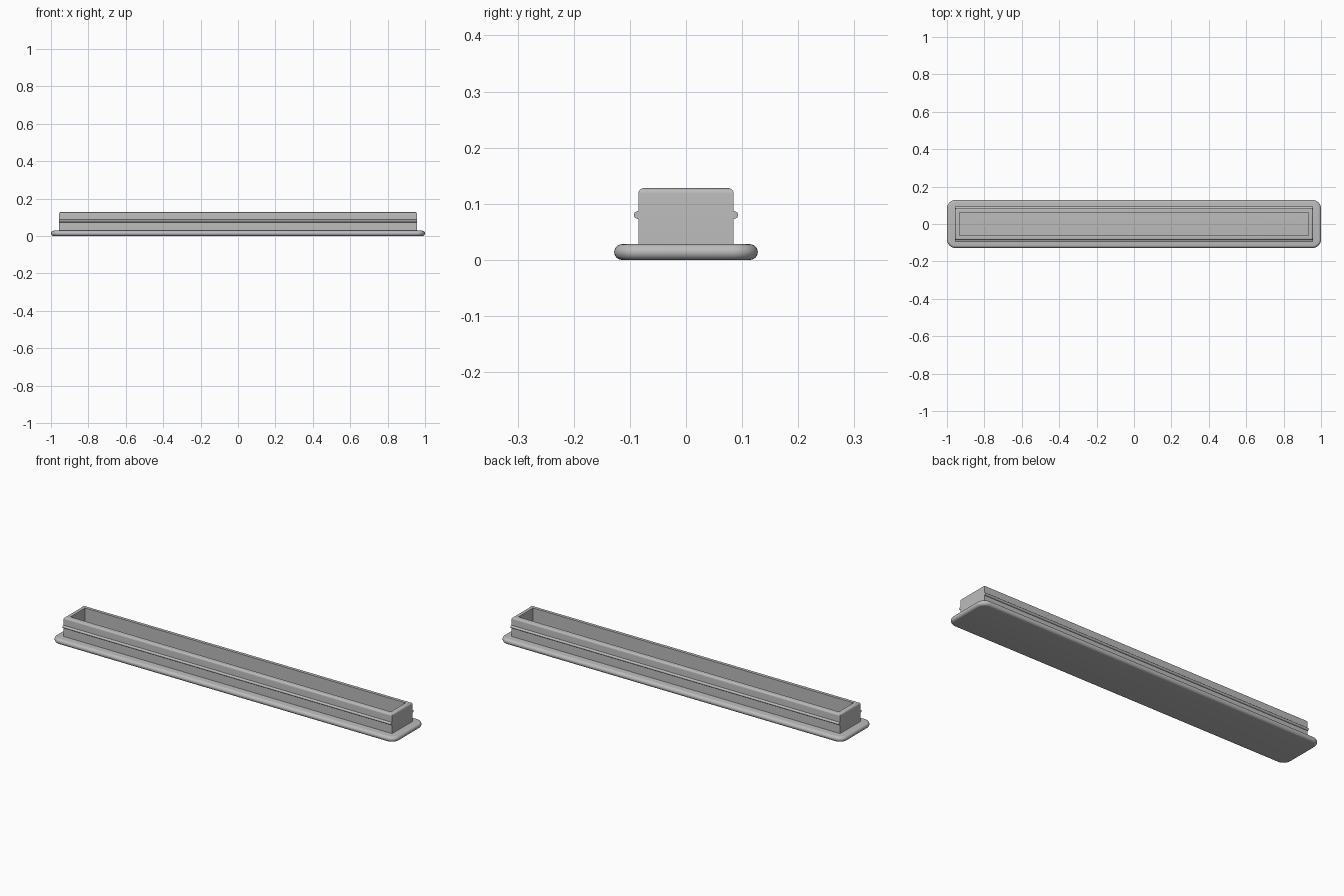
import bpy, bmesh, math

if "Cube" in bpy.data.objects:
    bpy.data.objects.remove(bpy.data.objects["Cube"])

grey = bpy.data.materials.new("plain grey")
grey.diffuse_color = (0.5, 0.5, 0.5, 1)
grey.use_nodes = True
grey.node_tree.nodes["Principled BSDF"].inputs["Base Color"].default_value = grey.diffuse_color


def finish(name, bm):
    bmesh.ops.recalc_face_normals(bm, faces=bm.faces)
    me = bpy.data.meshes.new(name)
    bm.to_mesh(me)
    bm.free()
    me.materials.append(grey)
    ob = bpy.data.objects.new(name, me)
    bpy.context.collection.objects.link(ob)
    bpy.ops.object.select_all(action='DESELECT')
    ob.select_set(True)
    bpy.context.view_layer.objects.active = ob
    bpy.ops.object.shade_smooth_by_angle(angle=math.radians(35))
    return ob


def ring(hx, hy, r, n):
    """Rectangle outline, with corners rounded by n steps when n > 0."""
    pts = []
    for i, (sx, sy) in enumerate([(1, 1), (-1, 1), (-1, -1), (1, -1)]):
        for k in range(n + 1):
            a = math.pi / 2 * (i + (k / n if n else 0.5))
            pts.append((sx * (hx - r) + r * math.cos(a), sy * (hy - r) + r * math.sin(a)))
    return pts


def bridge(bm, rings, closed):
    for a, b in zip(rings, rings[1:]):
        for i in range(len(a)):
            j = (i + 1) % len(a)
            bm.faces.new((a[i], a[j], b[j], b[i]))
    if closed:
        bm.faces.new(rings[0])
        bm.faces.new(rings[-1])


# Flange: rounded plate with a fully rounded rim
bm = bmesh.new()
R = 0.014
rings = []
for k in range(13):
    a = -math.pi / 2 + math.pi * k / 12
    d = R * (1 - math.cos(a))
    z = R + R * math.sin(a)
    rings.append([bm.verts.new((x, y, z)) for x, y in ring(1 - d, 0.128 - d, 0.045 - d, 8)])
bridge(bm, rings, True)
finish("flange", bm)

# Upright wall: hollow rectangular frame, outer top edge rounded
bm = bmesh.new()
OX, OY, TOP, T, F = 0.957, 0.085, 0.128, 0.024, 0.01
prof = [(0, 0.02)]
for k in range(7):
    a = math.pi / 2 * k / 6
    prof.append((F * (1 - math.cos(a)), TOP - F + F * math.sin(a)))
prof += [(T, TOP), (T, 0.02)]
rings = [[bm.verts.new((x, y, z)) for x, y in ring(OX - d, OY - d, 0, 0)] for d, z in prof]
bridge(bm, rings, False)
finish("plug_wall", bm)

# Snap beads: half-round ridges along both long sides
for name, s in (("front_bead", -1), ("back_bead", 1)):
    bm = bmesh.new()
    rings = []
    for x in (-OX, OX):
        rings.append([bm.verts.new((x, s * (OY + 0.008 * math.sin(math.pi * k / 10)),
                                    0.08 + 0.007 * math.cos(math.pi * k / 10)))
                      for k in range(11)])
    bridge(bm, rings, True)
    finish(name, bm)
